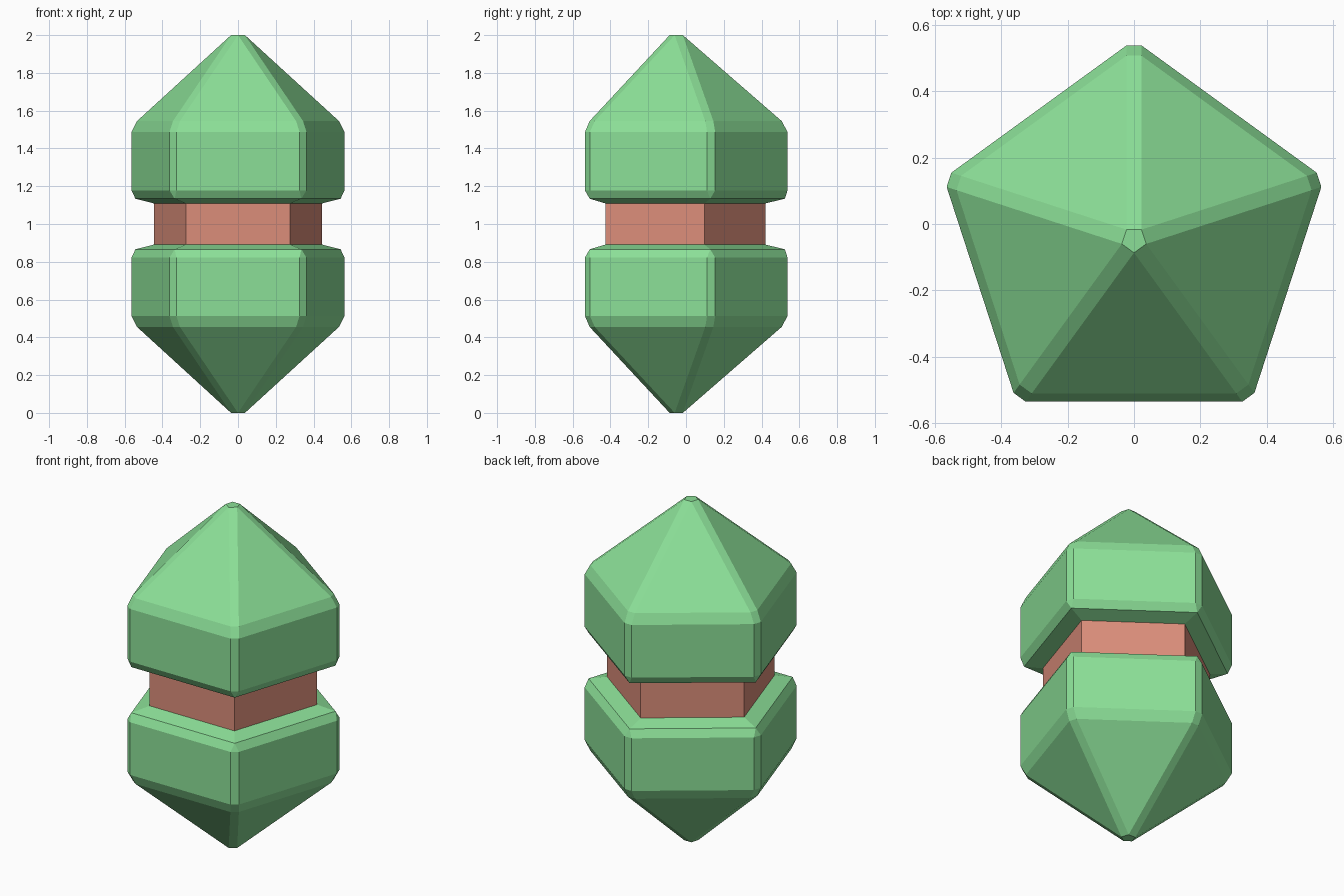
import bpy, bmesh
from math import sin, cos, tan, pi
from mathutils import Vector

cube = bpy.data.objects.get("Cube")
if cube:
    bpy.data.objects.remove(cube, do_unlink=True)

CENTRE_Y = -0.048
HALF = pi / 5
CUT = 0.028  # length trimmed from each pentagon edge at its corners


def material(name, colour):
    mat = bpy.data.materials.new(name)
    mat.use_nodes = True
    mat.diffuse_color = colour
    mat.node_tree.nodes["Principled BSDF"].inputs["Base Color"].default_value = colour
    return mat


def pentagon_ring(apothem, cut, z):
    """Ten points: the two trimmed ends of each pentagon side."""
    points = []
    reach = apothem * tan(HALF) - cut
    for side in range(5):
        angle = -pi / 2 + side * 2 * HALF
        normal = Vector((cos(angle), sin(angle), 0))
        along = Vector((-sin(angle), cos(angle), 0))
        for s in (-1, 1):
            points.append(normal * apothem + along * reach * s
                          + Vector((0, CENTRE_Y, z)))
    return points


def loft(name, profile, mat, flip=False):
    """Join pentagon rings into a closed solid; flip mirrors it about z = 1."""
    bm = bmesh.new()
    rings = []
    for apothem, cut, height in profile:
        z = 1 - height if flip else 1 + height
        rings.append([bm.verts.new(p) for p in pentagon_ring(apothem, cut, z)])
    for low, high in zip(rings, rings[1:]):
        for i in range(10):
            j = (i + 1) % 10
            bm.faces.new((low[i], low[j], high[j], high[i]))
    bm.faces.new(rings[0])
    bm.faces.new(rings[-1])
    bmesh.ops.remove_doubles(bm, verts=bm.verts, dist=0.0005)
    bmesh.ops.recalc_face_normals(bm, faces=bm.faces)
    mesh = bpy.data.meshes.new(name)
    bm.to_mesh(mesh)
    bm.free()
    mesh.materials.append(mat)
    obj = bpy.data.objects.new(name, mesh)
    bpy.context.collection.objects.link(obj)
    return obj


green = material("soft_green", (0.26, 0.74, 0.31, 1))
clay = material("clay_red", (0.71, 0.27, 0.195, 1))

# Apothem, corner trim and height from the middle, from neck out to tip
cap_profile = [
    (0.379, 0, 0.109),
    (0.462, 0, 0.134),
    (0.487, CUT, 0.178),
    (0.487, CUT, 0.487),
    (0.462, CUT, 0.545),
    (CUT / tan(HALF), CUT, 1.0),
]

# Pointed crystal caps
loft("upper_cap", cap_profile, green)
loft("lower_cap", cap_profile, green, flip=True)

# Narrow band between the caps
loft("neck", [(0.379, 0, -0.109), (0.379, 0, 0.109)], clay)
